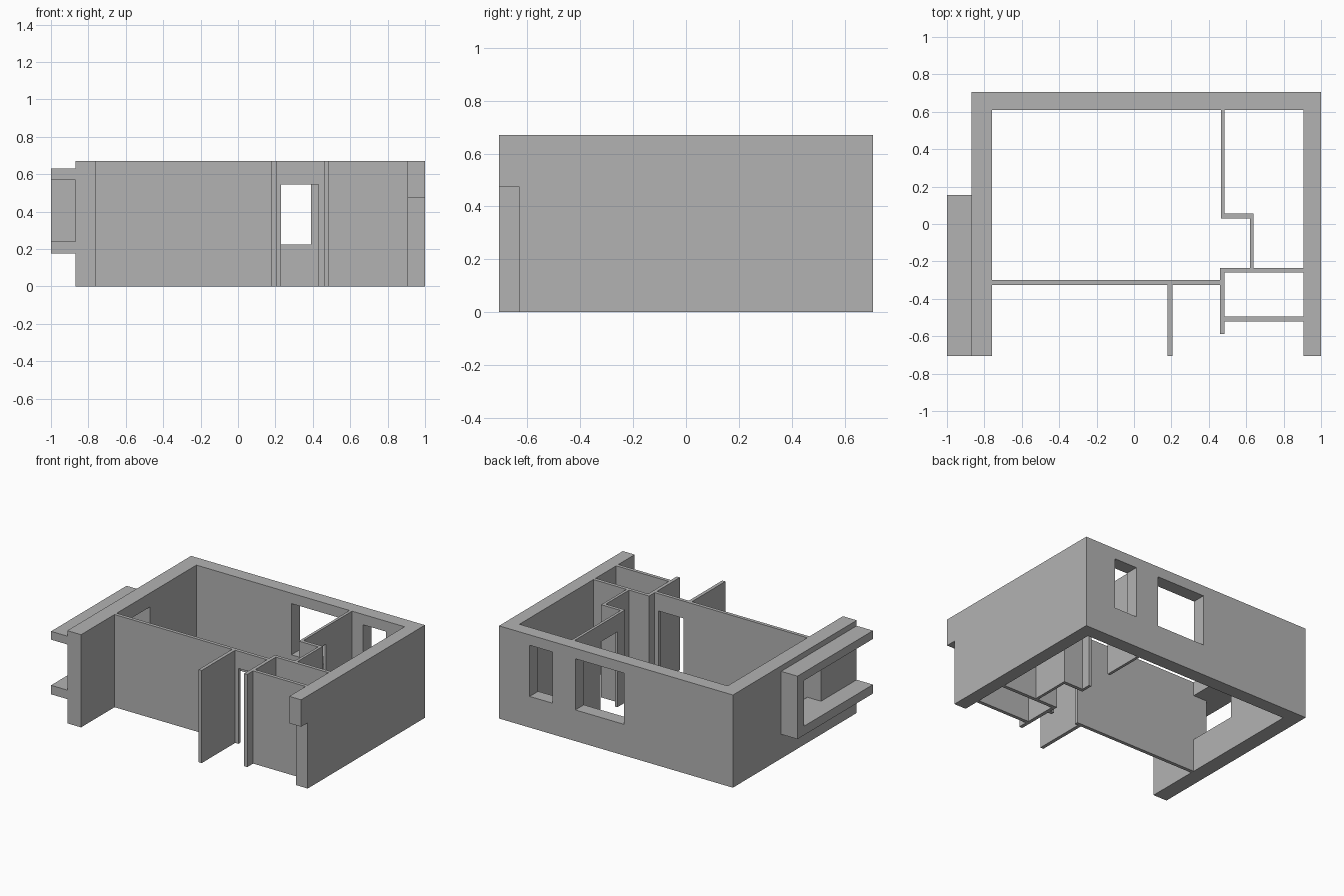
import bpy
import bmesh
from mathutils import Vector

HEIGHT = 0.67
DOOR_TOP = 0.545
SILL, HEAD = 0.225, 0.595
FRONT, BACK = -0.707, 0.707

cube = bpy.data.objects.get("Cube")
if cube:
    bpy.data.objects.remove(cube, do_unlink=True)

plaster = bpy.data.materials.new("plain grey")
plaster.use_nodes = True
grey = (0.45, 0.45, 0.45, 1)
plaster.diffuse_color = grey
plaster.node_tree.nodes["Principled BSDF"].inputs["Base Color"].default_value = grey


def prism(name, corners, direction):
    """Extrude a flat outline of 3D corners along a direction."""
    bm = bmesh.new()
    face = bm.faces.new([bm.verts.new(c) for c in corners])
    moved = bmesh.ops.extrude_face_region(bm, geom=[face])["geom"]
    verts = [g for g in moved if isinstance(g, bmesh.types.BMVert)]
    bmesh.ops.translate(bm, verts=verts, vec=Vector(direction))
    bmesh.ops.recalc_face_normals(bm, faces=bm.faces)
    mesh = bpy.data.meshes.new(name)
    bm.to_mesh(mesh)
    bm.free()
    mesh.materials.append(plaster)
    obj = bpy.data.objects.new(name, mesh)
    bpy.context.collection.objects.link(obj)
    return obj


def wall(name, plan, low=0, high=HEIGHT):
    """Raise a floor plan outline into a wall."""
    return prism(name, [(x, y, low) for x, y in plan], (0, 0, high - low))


def rect(x0, x1, y0, y1):
    return [(x0, y0), (x1, y0), (x1, y1), (x0, y1)]


def cut(obj, x, y, z):
    """Cut a box-shaped opening through a wall."""
    cutter = wall("opening_cutter", rect(*x, *y), *z)
    cutter.hide_render = True
    mod = obj.modifiers.new("opening", "BOOLEAN")
    mod.operation = "DIFFERENCE"
    mod.solver = "EXACT"
    mod.object = cutter
    bpy.context.view_layer.update()
    graph = bpy.context.evaluated_depsgraph_get()
    mesh = bpy.data.meshes.new_from_object(obj.evaluated_get(graph))
    obj.modifiers.clear()
    obj.data = mesh
    bpy.data.objects.remove(cutter, do_unlink=True)


# Outer walls: open at the front
shell = wall("outer_walls", [
    (-0.87, FRONT), (-0.76, FRONT), (-0.76, 0.61), (0.905, 0.61),
    (0.905, FRONT), (1, FRONT), (1, BACK), (-0.87, BACK)])
cut(shell, (0, 0.39), (0.5, 0.8), (SILL, HEAD))         # wide back window
cut(shell, (0.573, 0.755), (0.5, 0.8), (SILL, HEAD))    # narrow back window
cut(shell, (-0.95, -0.7), (-0.30, 0.08), (0.24, 0.57))  # right side window
cut(shell, (0.85, 1.1), (-0.8, -0.632), (-0.1, 0.475))  # notch in left wall end

# Projecting window surround, open at the front end and outer side
surround = [(FRONT, 0.175), (0.155, 0.175), (0.155, 0.63), (FRONT, 0.63),
            (FRONT, 0.57), (0.08, 0.57), (0.08, 0.24), (FRONT, 0.24)]
prism("window_surround", [(-1, y, z) for y, z in surround], (0.13, 0, 0))

# Front partition with a doorway
front_partition = wall("front_partition", rect(-0.76, 0.46, -0.325, -0.30))
cut(front_partition, (0.23, 0.43), (-0.4, -0.2), (-0.1, DOOR_TOP))

# Short dividing wall at the front
wall("dividing_wall", rect(0.18, 0.205, FRONT, -0.325))

# Closet walls
wall("closet_walls", [
    (0.46, -0.587), (0.485, -0.587), (0.485, -0.52), (0.905, -0.52),
    (0.905, -0.495), (0.485, -0.495), (0.485, -0.26), (0.905, -0.26),
    (0.905, -0.235), (0.46, -0.235)])

# Stepped partition of the back room with a doorway
room_partition = wall("back_room_partition", [
    (0.465, 0.61), (0.465, 0.03), (0.62, 0.03), (0.62, -0.235),
    (0.64, -0.235), (0.64, 0.055), (0.485, 0.055), (0.485, 0.61)])
cut(room_partition, (0.4, 0.55), (0.12, 0.31), (-0.1, DOOR_TOP))
